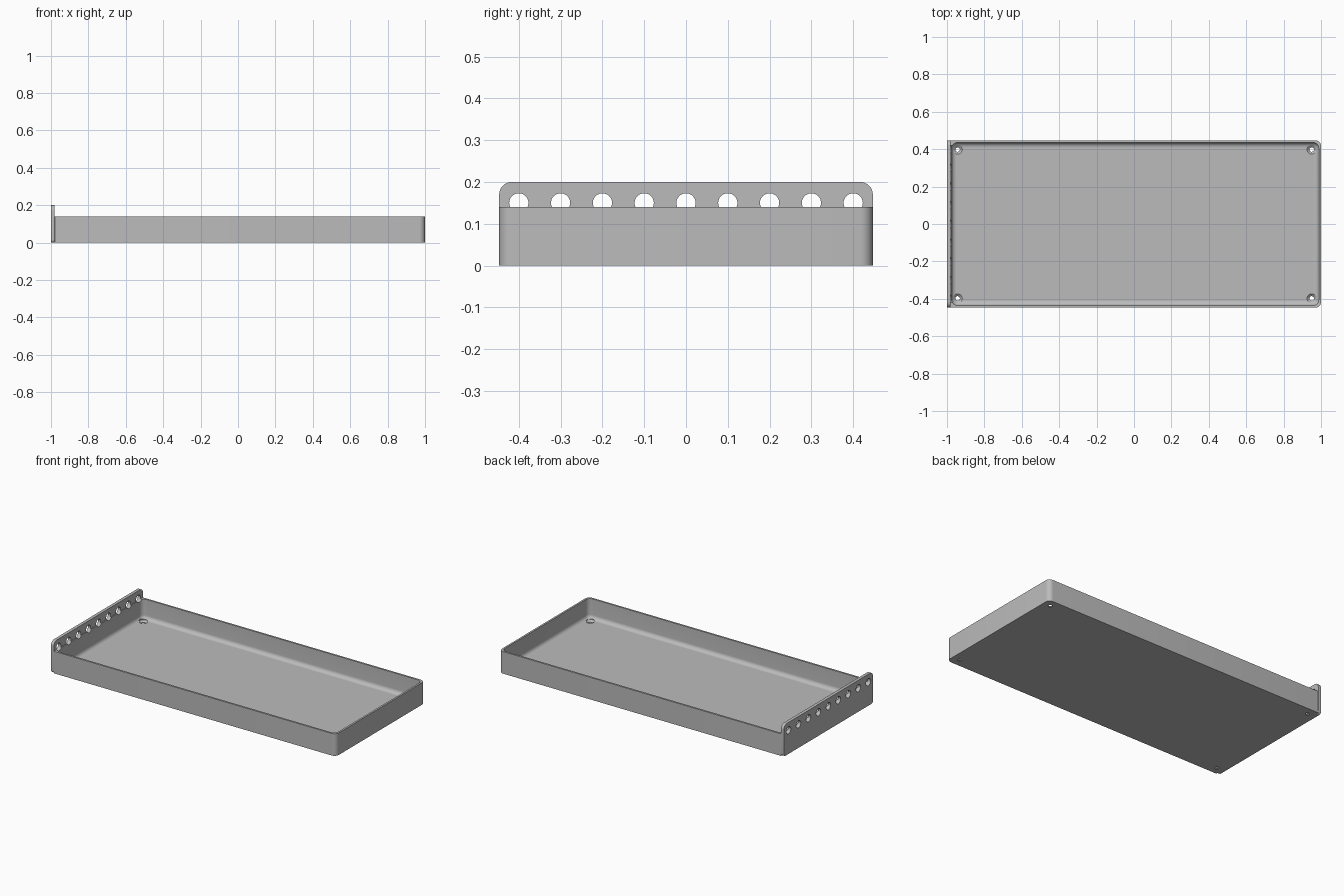
import bpy, bmesh
from math import sin, cos, pi

cube = bpy.data.objects.get("Cube")
if cube:
    bpy.data.objects.remove(cube)

grey = bpy.data.materials.new("light grey")
grey.use_nodes = True
COLOUR = (0.5, 0.5, 0.5, 1)
grey.diffuse_color = COLOUR
grey.node_tree.nodes["Principled BSDF"].inputs["Base Color"].default_value = COLOUR

HALF_WIDTH, WALL_TOP, FLOOR = 0.447, 0.14, 0.015
PLATE_BACK, PLATE_FRONT, PLATE_TOP = -1.0, -0.98, 0.2


def rounded_rect(u0, u1, v0, v1, r_low, r_high, steps=8):
    """Outline with r_low corners at the u0 end and r_high at the u1 end."""
    points = []
    corners = ((u1, v1, -1, -1, r_high), (u0, v1, 1, -1, r_low),
               (u0, v0, 1, 1, r_low), (u1, v0, -1, 1, r_high))
    for quarter, (u, v, su, sv, r) in enumerate(corners):
        for i in range(steps + 1):
            a = (quarter + i / steps) * pi / 2
            points.append((u + su * r + r * cos(a), v + sv * r + r * sin(a)))
    return points


def loft(name, rings):
    """Join successive rings of points and cap both ends."""
    bm = bmesh.new()
    loops = [[bm.verts.new(p) for p in ring] for ring in rings]
    for a, b in zip(loops, loops[1:]):
        for i in range(len(a)):
            j = (i + 1) % len(a)
            bm.faces.new((a[i], a[j], b[j], b[i]))
    bm.faces.new(loops[0][::-1])
    bm.faces.new(loops[-1])
    bmesh.ops.recalc_face_normals(bm, faces=bm.faces)
    mesh = bpy.data.meshes.new(name)
    bm.to_mesh(mesh)
    bm.free()
    obj = bpy.data.objects.new(name, mesh)
    bpy.context.collection.objects.link(obj)
    mesh.materials.append(grey)
    return obj


def circle(r, n=32):
    return [(r * cos(2 * pi * i / n), r * sin(2 * pi * i / n)) for i in range(n)]


def cut(obj, cutters):
    for cutter in cutters:
        mod = obj.modifiers.new("cut", 'BOOLEAN')
        mod.operation, mod.solver, mod.object = 'DIFFERENCE', 'EXACT', cutter
        bpy.context.view_layer.objects.active = obj
        bpy.ops.object.modifier_apply(modifier=mod.name)


# Tray: outer wall, rim, then inner wall with a filleted foot
def outer(z):
    ring = rounded_rect(PLATE_FRONT, 1, -HALF_WIDTH, HALF_WIDTH, 0.003, 0.03)
    return [(x, y, z) for x, y in ring]


def inner(inset, z):
    w = HALF_WIDTH - 0.012 - inset
    r = max(0.03 - inset, 0.005)
    ring = rounded_rect(-0.975 + inset, 0.988 - inset, -w, w, r, r)
    return [(x, y, z) for x, y in ring]


FILLET = 0.025
rings = [outer(0), outer(WALL_TOP), inner(0, WALL_TOP)]
for i in range(9):
    a = i / 8 * pi / 2
    rings.append(inner(FILLET * (1 - cos(a)), FLOOR + FILLET * (1 - sin(a))))
tray = loft("tray", rings)

# End plate with rounded corners, standing above the tray wall
outline = rounded_rect(0, PLATE_TOP, -HALF_WIDTH, HALF_WIDTH, 0.015, 0.03)
plate = loft("end_plate", [[(x, y, z) for z, y in outline]
                           for x in (PLATE_BACK, PLATE_FRONT)])

# Row of round holes through the plate and the wall behind it
row = [loft("row_hole_cutter", [[(x, y + k * 0.1, z + 0.15) for y, z in circle(0.023)]
                                for x in (-1.05, -0.95)]) for k in range(-4, 5)]

# Countersunk screw holes in the floor corners
profile = ((0.012, -0.02), (0.012, 0.004), (0.025, FLOOR), (0.025, 0.03))
screws = [loft("screw_hole_cutter", [[(cx + x, cy + y, z) for x, y in circle(r)]
                                     for r, z in profile])
          for cx in (-0.943, 0.95) for cy in (-0.398, 0.398)]

cut(plate, row)
cut(tray, row + screws)
for cutter in row + screws:
    bpy.data.objects.remove(cutter)

# Smooth rounded surfaces while keeping edges sharp
for obj in (tray, plate):
    bpy.ops.object.select_all(action='DESELECT')
    obj.select_set(True)
    bpy.context.view_layer.objects.active = obj
    bpy.ops.object.shade_smooth_by_angle(angle=pi / 6)
